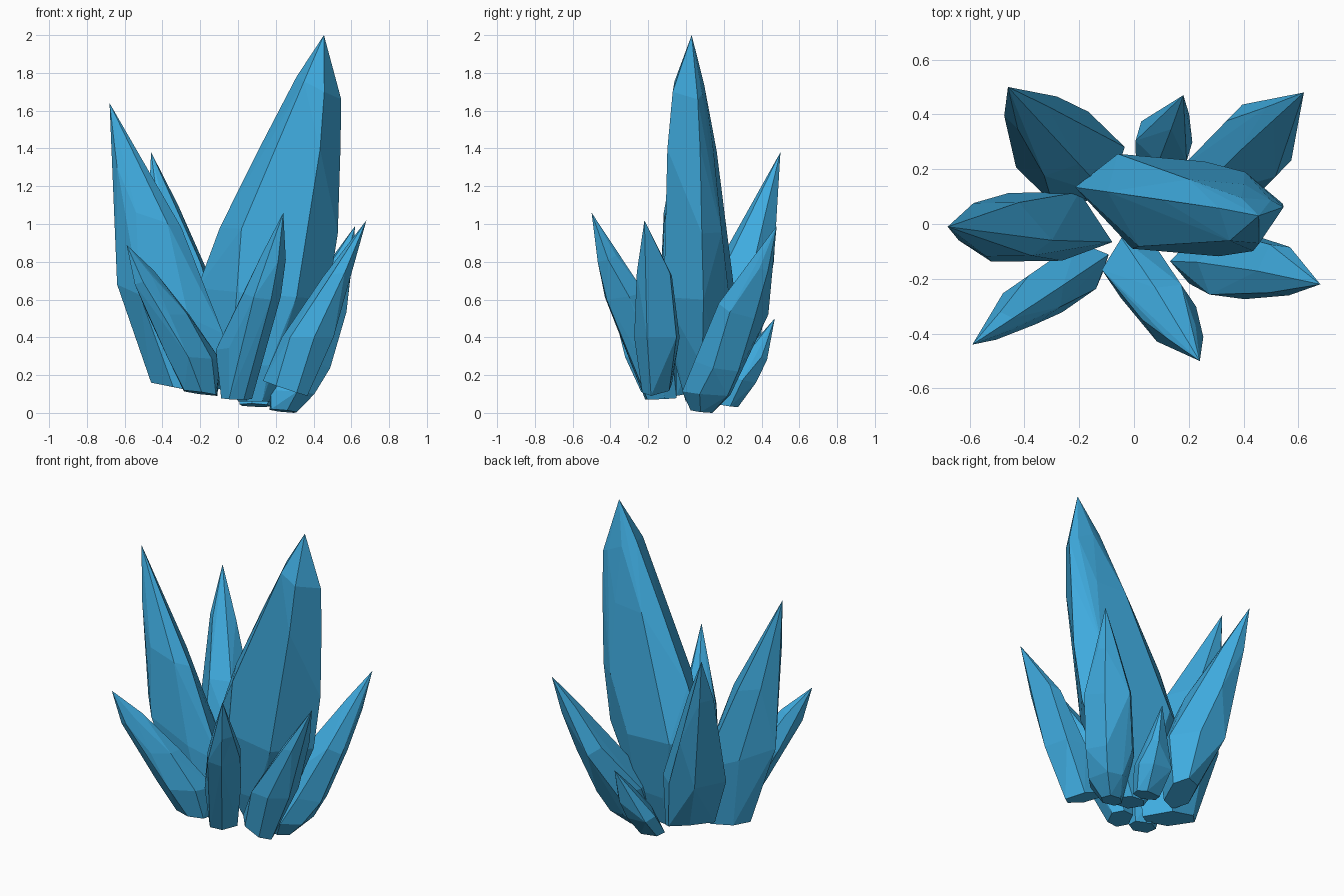
import bpy, bmesh
from mathutils import Vector

blue = bpy.data.materials.new("crystal_blue")
blue.diffuse_color = (0.05, 0.41, 0.74, 1)


def crystal(name, origin, tip, rings, inner=0.15, outer=-0.1):
    """Convex faceted shard leaning from origin (x, y) to tip (x, y, z).
    Ring: inner reach, inner height, outer reach, outer height, left and right half width.
    inner / outer: sideways shift of the ridge facing the centre / facing away."""
    o = Vector((origin[0], origin[1], 0))
    lean = Vector((tip[0], tip[1], 0)) - o
    lean.normalize()
    side = Vector((-lean.y, lean.x, 0))
    bm = bmesh.new()
    bm.verts.new(tip)
    for i, (r0, z0, r1, z1, wl, wr) in enumerate(rings):
        skew = 0.06 if i % 2 else -0.06          # slight irregularity of the facets
        for t, s in ((0, inner * wl), (0.27 + skew, wl), (0.73 + skew, wl),
                     (1, outer * wr), (0.73 - skew, -wr), (0.27 - skew, -wr)):
            p = o + lean * (r0 + (r1 - r0) * t) + side * s
            p.z = z0 + (z1 - z0) * t
            bm.verts.new(p)
    bmesh.ops.convex_hull(bm, input=bm.verts[:])
    loose = [v for v in bm.verts if not v.link_faces]
    bmesh.ops.delete(bm, geom=loose, context='VERTS')
    bmesh.ops.dissolve_limit(bm, angle_limit=0.05, verts=bm.verts[:], edges=bm.edges[:])
    bmesh.ops.recalc_face_normals(bm, faces=bm.faces[:])
    me = bpy.data.meshes.new(name)
    bm.to_mesh(me)
    bm.free()
    me.materials.append(blue)
    bpy.context.collection.objects.link(bpy.data.objects.new(name, me))


# tall central shard
crystal("main_crystal", (0, 0.07), (0.455, 0.03, 2.0), [
    (0.00, 0.06, 0.17, 0.06, 0.07, 0.06), (-0.12, 0.25, 0.32, 0.25, 0.12, 0.11),
    (-0.22, 0.66, 0.47, 0.60, 0.18, 0.16), (-0.10, 0.98, 0.525, 0.95, 0.155, 0.15),
    (0.10, 1.38, 0.54, 1.40, 0.11, 0.13), (0.31, 1.78, 0.545, 1.66, 0.06, 0.10)], 0.25, 0.4)
# second tallest, on the left
crystal("left_crystal", (0, 0), (-0.68, -0.01, 1.64), [
    (0.11, 0.09, 0.46, 0.16, 0.10, 0.08), (0.08, 0.42, 0.64, 0.68, 0.13, 0.12),
    (0.30, 0.98, 0.66, 1.10, 0.11, 0.085), (0.53, 1.30, 0.67, 1.30, 0.05, 0.05)], 0.5)
# shards around the rim
crystal("front_left_crystal", (-0.1, -0.1), (-0.59, -0.44, 0.89), [
    (0.02, 0.09, 0.22, 0.12, 0.06, 0.07), (0.00, 0.28, 0.33, 0.30, 0.09, 0.09),
    (0.20, 0.52, 0.45, 0.52, 0.07, 0.09), (0.42, 0.75, 0.54, 0.68, 0.035, 0.04)])
crystal("back_left_crystal", (-0.1, 0.15), (-0.46, 0.50, 1.38), [
    (0.00, 0.12, 0.20, 0.19, 0.15, 0.13), (-0.04, 0.45, 0.36, 0.50, 0.19, 0.14),
    (0.12, 0.80, 0.41, 0.80, 0.14, 0.10), (0.32, 1.10, 0.47, 1.10, 0.085, 0.05)])
crystal("right_crystal", (0.15, -0.15), (0.68, -0.22, 1.02), [
    (-0.02, 0.17, 0.22, 0.09, 0.08, 0.06), (0.08, 0.40, 0.36, 0.40, 0.14, 0.09),
    (0.30, 0.72, 0.46, 0.75, 0.12, 0.055)])
crystal("back_right_crystal", (0.25, 0.1), (0.62, 0.48, 0.99), [
    (-0.10, 0.02, 0.06, 0.00, 0.05, 0.06), (-0.10, 0.12, 0.18, 0.09, 0.07, 0.13),
    (-0.04, 0.30, 0.26, 0.22, 0.13, 0.14), (0.20, 0.60, 0.38, 0.50, 0.13, 0.14),
    (0.38, 0.82, 0.47, 0.75, 0.06, 0.05)])
crystal("front_crystal", (-0.03, -0.1), (0.24, -0.50, 1.06), [
    (-0.04, 0.08, 0.12, 0.07, 0.08, 0.08), (-0.05, 0.33, 0.22, 0.35, 0.10, 0.11),
    (0.17, 0.65, 0.38, 0.60, 0.10, 0.09), (0.33, 0.85, 0.44, 0.80, 0.06, 0.05)])
crystal("small_back_crystal", (0.1, 0.2), (0.18, 0.47, 0.50), [
    (-0.05, 0.05, 0.08, 0.03, 0.09, 0.06), (0.02, 0.20, 0.18, 0.16, 0.12, 0.08),
    (0.15, 0.36, 0.24, 0.28, 0.05, 0.04)])
